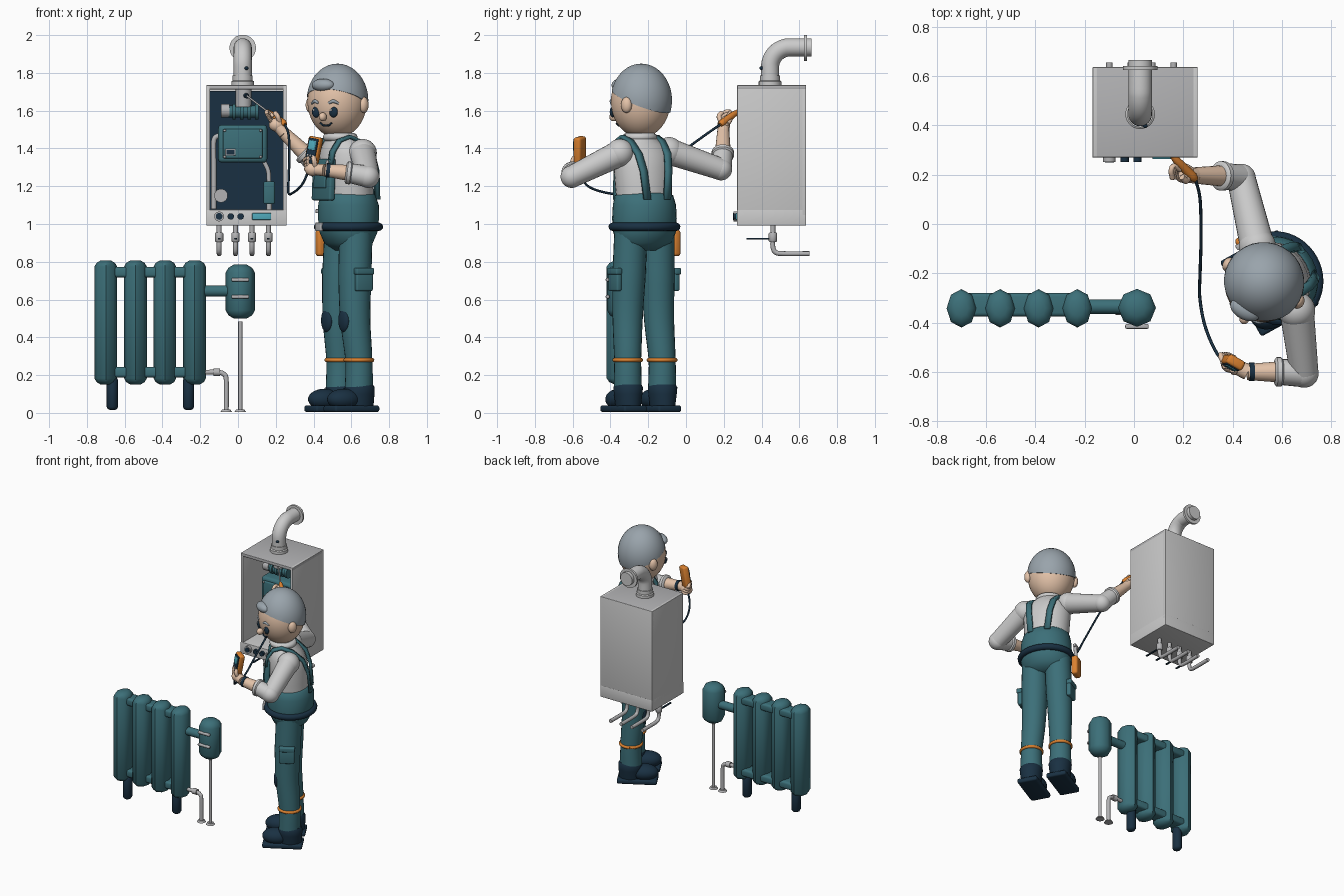
import bpy, bmesh
from math import radians, sin, cos, pi
from mathutils import Vector, Matrix, Euler

W = Matrix.Identity(4)
BODY = Matrix.Translation((0.585, -0.22, 0)) @ Matrix.Rotation(radians(119), 4, 'Z')   # +y forward, +x his right
HEAD = Matrix.Translation((0.525, -0.24, 0)) @ Matrix.Rotation(radians(152), 4, 'Z')

def mat(name, *c):
    m = bpy.data.materials.new(name)
    m.diffuse_color = (*c, 1)
    return m

TEAL = mat("teal", 0.045, 0.16, 0.19)
NAVY = mat("navy", 0.01, 0.03, 0.055)
ORANGE = mat("orange", 0.7, 0.22, 0.03)
SKIN = mat("skin", 0.78, 0.55, 0.40)
HAIR = mat("hair_grey", 0.32, 0.37, 0.41)
WHITE = mat("white", 0.78, 0.79, 0.8)
STEEL = mat("steel", 0.45, 0.45, 0.46)
CYAN = mat("screen_blue", 0.08, 0.4, 0.5)

def add(name, bm, m, frame=W):
    bmesh.ops.recalc_face_normals(bm, faces=bm.faces)
    for f in bm.faces:
        f.smooth = True
    for e in bm.edges:
        if len(e.link_faces) == 2 and e.calc_face_angle() > 0.8:
            e.smooth = False
    me = bpy.data.meshes.new(name)
    bm.to_mesh(me)
    bm.free()
    o = bpy.data.objects.new(name, me)
    if m:
        me.materials.append(m)
    o.matrix_world = frame
    bpy.context.collection.objects.link(o)
    return o

def box(name, c, size, m=None, bevel=0.004, frame=W, rot=(0, 0, 0)):
    bm = bmesh.new()
    bmesh.ops.create_cube(bm, size=1, matrix=Matrix.Diagonal((*size, 1)))
    if bevel:
        bmesh.ops.bevel(bm, geom=bm.edges[:], offset=bevel, segments=3, profile=0.5, affect='EDGES')
    return add(name, bm, m, frame @ Matrix.Translation(c) @ Euler(rot).to_matrix().to_4x4())

def ball(name, c, r, m=None, frame=W, rot=(0, 0, 0), cut=None):
    bm = bmesh.new()
    bmesh.ops.create_uvsphere(bm, u_segments=32, v_segments=20, radius=1, matrix=Matrix.Diagonal((*r, 1)))
    if cut:
        g = bm.verts[:] + bm.edges[:] + bm.faces[:]
        r2 = bmesh.ops.bisect_plane(bm, geom=g, plane_co=cut[0], plane_no=cut[1], clear_inner=True)
        bmesh.ops.contextual_create(bm, geom=[e for e in r2['geom_cut'] if isinstance(e, bmesh.types.BMEdge)])
    return add(name, bm, m, frame @ Matrix.Translation(c) @ Euler(rot).to_matrix().to_4x4())

def skin_rings(bm, rings):
    vs = [[bm.verts.new(p) for p in r] for r in rings]
    for a, b in zip(vs, vs[1:]):
        for i in range(len(a)):
            j = (i + 1) % len(a)
            bm.faces.new((a[i], a[j], b[j], b[i]))
    bm.faces.new(vs[0])
    bm.faces.new(vs[-1])

def loft(name, rings, m=None, frame=W, n=28):
    """Stack of ellipses (z, x, y, rx, ry)."""
    bm = bmesh.new()
    skin_rings(bm, [[(x + rx * cos(2 * pi * i / n), y + ry * sin(2 * pi * i / n), z) for i in range(n)]
                    for z, x, y, rx, ry in rings])
    return add(name, bm, m, frame)

def sweep(name, pts, r, m=None, frame=W, n=14, sub=6):
    """Round tube through points, radius constant or per point."""
    P = [Vector(p) for p in pts]
    R = r if isinstance(r, (list, tuple)) else [r] * len(P)
    if len(P) == 2:
        sub = 1
    Q = [P[0] * 2 - P[1]] + P + [P[-1] * 2 - P[-2]]
    path = []
    for i in range(len(P) - 1):
        a, b, c, d = Q[i:i + 4]
        for k in range(sub):
            t = k / sub
            path.append((0.5 * (2 * b + (c - a) * t + (2 * a - 5 * b + 4 * c - d) * t * t
                                + (3 * b - a - 3 * c + d) * t ** 3), R[i] + (R[i + 1] - R[i]) * t))
    path.append((P[-1], R[-1]))
    rings, t0, u = [], None, None
    for i, (p, rr) in enumerate(path):
        t = (path[min(i + 1, len(path) - 1)][0] - path[max(i - 1, 0)][0]).normalized()
        u = t.orthogonal().normalized() if u is None else t0.rotation_difference(t) @ u
        t0, v = t, t.cross(u)
        rings.append([p + rr * (u * cos(2 * pi * k / n) + v * sin(2 * pi * k / n)) for k in range(n)])
    bm = bmesh.new()
    skin_rings(bm, rings)
    return add(name, bm, m, frame)

def hoop(name, c, rx, ry, r, m, frame=W):
    pts = [(c[0] + rx * cos(k * pi / 12), c[1] + ry * sin(k * pi / 12), c[2]) for k in range(25)]
    return sweep(name, pts, r, m, frame, n=10, sub=2)

# boiler casing
for nm, c, s in (("left_wall", (-0.158, 0.453, 1.39), (0.02, 0.365, 0.69)), ("right_wall", (0.248, 0.453, 1.39), (0.02, 0.365, 0.69)),
                 ("top", (0.045, 0.453, 1.724), (0.426, 0.365, 0.022)), ("back", (0.045, 0.625, 1.39), (0.426, 0.022, 0.69)),
                 ("control_panel", (0.045, 0.453, 1.034), (0.426, 0.367, 0.084))):
    box("boiler_" + nm, c, s, WHITE if nm == "control_panel" else STEEL if nm == "top" else None, 0.003)
box("boiler_lining", (0.045, 0.608, 1.39), (0.39, 0.014, 0.63), NAVY, 0)
for x, r, m in ((-0.1, 0.026, STEEL), (-0.038, 0.017, NAVY), (0.014, 0.017, NAVY)):
    sweep("panel_knob", [(x, 0.28, 1.04), (x, 0.252, 1.04)], r, m, n=20)
sweep("gauge_face", [(-0.1, 0.26, 1.04), (-0.1, 0.249, 1.04)], 0.018, NAVY)
box("panel_display", (0.125, 0.27, 1.04), (0.1, 0.014, 0.036), CYAN)

# boiler inside
sweep("inner_flue", [(0.03, 0.445, 1.62), (0.03, 0.445, 1.73)], 0.042, STEEL, n=24)
sweep("fan_body", [(-0.05, 0.45, 1.595), (0.105, 0.45, 1.595)], 0.032, TEAL, n=20)
for i in range(4):
    sweep("fan_fin", [(-0.03 + i * 0.04, 0.45, 1.595), (-0.012 + i * 0.04, 0.45, 1.595)], 0.042, TEAL, n=20)
sweep("fan_inlet", [(-0.09, 0.45, 1.6), (-0.045, 0.45, 1.6)], 0.036, STEEL, n=20)
box("heat_exchanger", (0.025, 0.5, 1.425), (0.26, 0.17, 0.2), TEAL, 0.02)
box("exchanger_cover", (0.025, 0.41, 1.425), (0.21, 0.02, 0.155), TEAL, 0.008)
box("exchanger_window", (-0.04, 0.397, 1.38), (0.055, 0.012, 0.035), STEEL)
box("exchanger_glass", (-0.04, 0.391, 1.38), (0.042, 0.008, 0.024), NAVY, 0.001)
for x in (-0.07, 0.12):
    for z in (1.355, 1.495):
        ball("cover_screw", (x, 0.4, z), (0.007, 0.007, 0.007), STEEL)
sweep("left_inner_pipe", [(-0.1, 0.5, 1.47), (-0.128, 0.5, 1.44), (-0.128, 0.5, 1.3), (-0.128, 0.5, 1.08)], 0.014, STEEL)
sweep("pressure_vessel", [(-0.09, 0.42, 1.15), (-0.09, 0.5, 1.15)], 0.036, STEEL, n=20)
sweep("right_inner_pipe", [(0.13, 0.45, 1.4), (0.135, 0.45, 1.34), (0.16, 0.45, 1.28), (0.165, 0.45, 1.2)], 0.012, STEEL)
box("pump", (0.165, 0.47, 1.165), (0.06, 0.1, 0.12), TEAL, 0.01)
sweep("lower_inner_pipe", [(0.165, 0.47, 1.11), (0.165, 0.47, 1.07)], 0.014, STEEL)

# flue elbow
fx, fy = 0.025, 0.445
loft("flue_collar", [(1.73, fx, fy, .06, .06), (1.755, fx, fy, .06, .06), (1.76, fx, fy, .053, .053), (1.785, fx, fy, .053, .053)], WHITE)
arc = [(fx, fy + 0.105 * (1 - cos(a * pi / 12)), 1.83 + 0.105 * sin(a * pi / 12)) for a in range(7)]
sweep("flue_elbow", [(fx, fy, 1.77)] + arc + [(fx, 0.665, 1.935)], 0.048, WHITE, n=24, sub=3)
sweep("flue_wall_plate", [(fx, 0.625, 1.932), (fx, 0.64, 1.932)], 0.07, WHITE, n=28)
ball("flue_test_port", (fx + 0.02, fy - 0.046, 1.825), (0.01, 0.01, 0.01), NAVY)

# pipes and valves under the boiler
for x in (-0.1, -0.013, 0.074, 0.161):
    sweep("outlet_pipe", [(x, 0.46, 1.0), (x, 0.46, 0.93), (x, 0.46, 0.88), (x, 0.475, 0.85), (x, 0.52, 0.843), (x, 0.655, 0.843)], 0.013, STEEL)
    loft("outlet_valve", [(0.905, x, 0.46, .018, .018), (0.91, x, 0.46, .022, .022), (0.95, x, 0.46, .022, .022), (0.955, x, 0.46, .018, .018)], STEEL, n=12)
    box("valve_lever", (x, 0.385, 0.922), (0.014, 0.13, 0.01), NAVY)

# radiator
def column(name, x, y, z0, z1, rx, ry, m=TEAL):
    h = rx * 0.55
    loft(name, [(z0, x, y, rx * .45, ry * .45), (z0 + h * .4, x, y, rx * .82, ry * .82), (z0 + h, x, y, rx, ry),
                (z1 - h, x, y, rx, ry), (z1 - h * .4, x, y, rx * .82, ry * .82), (z1, x, y, rx * .45, ry * .45)], m, n=8)

for x in (-0.7, -0.543, -0.387, -0.23):
    column("radiator_column", x, -0.342, 0.15, 0.807, 0.06, 0.078)
for z in (0.745, 0.215):
    box("radiator_bar", (-0.465, -0.327, z), (0.48, 0.095, 0.055), TEAL, 0.015)
for x in (-0.665, -0.262):
    column("radiator_foot", x, -0.342, 0.015, 0.19, 0.03, 0.035, NAVY)
sweep("valve_neck", [(-0.19, -0.335, 0.645), (-0.02, -0.335, 0.645)], 0.03, TEAL)
column("thermostat_head", 0.012, -0.34, 0.5, 0.785, 0.077, 0.077)
for z in (0.705, 0.615):
    box("thermostat_mark", (0.012, -0.415, z), (0.095, 0.02, 0.018), STEEL, 0.006)
sweep("supply_pipe", [(0.012, -0.34, 0.01), (0.012, -0.34, 0.485)], 0.011, STEEL)
sweep("return_pipe", [(-0.18, -0.34, 0.215), (-0.11, -0.34, 0.215), (-0.075, -0.34, 0.205), (-0.062, -0.34, 0.17), (-0.062, -0.34, 0.01)], 0.013, STEEL)
sweep("return_nut", [(-0.13, -0.34, 0.215), (-0.095, -0.34, 0.215)], 0.021, STEEL, n=8)
for x in (0.012, -0.062):
    loft("floor_rosette", [(0.005, x, -0.34, .03, .03), (0.018, x, -0.34, .022, .022)], STEEL)

# engineer: trousers, boots, pads and pockets
loft("trouser_waist", [(.86, 0, 0, .1, .07), (.9, 0, 0, .155, .12), (.96, 0, 0, .172, .15), (1.03, 0, 0, .175, .158), (1.1, 0, 0, .17, .158), (1.15, 0, .005, .158, .145), (1.165, 0, .005, .14, .13)], TEAL, BODY)
hoop("belt", (0, 0, 0.985), 0.172, 0.158, 0.022, NAVY, BODY)
box("belt_buckle", (0, 0.178, 0.985), (0.06, 0.018, 0.045), STEEL, 0.005, BODY)
for s in (1, -1):
    sweep("leg", [(s * .082, 0, .96), (s * .088, .01, .72), (s * .095, .012, .5), (s * .104, -.005, .28), (s * .104, -.005, .13)], [.088, .088, .08, .071, .074], TEAL, BODY, n=24)
    hoop("ankle_band", (s * .104, -.005, .28), .071, .071, .011, ORANGE, BODY)
    ball("knee_pad", (s * .094, .078, .49), (.047, .025, .064), NAVY, BODY)
    box("leg_pocket", (s * .176, .005, .70), (.03, .1, .11), TEAL, .009, BODY)
    box("pocket_flap", (s * .179, .005, .75), (.037, .108, .035), TEAL, .008, BODY)
    box("boot_sole", (s * .104, .04, .022), (.14, .27, .035), NAVY, .012, BODY)
    ball("boot_toe", (s * .104, .085, .072), (.068, .095, .056), NAVY, BODY)
    loft("boot_shaft", [(.03, s * .104, -.01, .064, .075), (.1, s * .104, -.01, .074, .08), (.135, s * .104, -.01, .078, .08), (.15, s * .104, -.01, .07, .07)], NAVY, BODY)
box("tool_holster", (.2, .04, .9), (.045, .085, .14), ORANGE, .015, BODY)
sweep("tool_handle", [(.195, .05, .96), (.19, .05, 1.06)], .012, STEEL, BODY)
box("tool_head", (.19, .06, 1.068), (.022, .06, .022), STEEL, .005, BODY)

# shirt, bib and straps
loft("shirt", [(1.1, 0, 0, .15, .13), (1.2, 0, .01, .155, .135), (1.3, 0, .015, .162, .132), (1.37, 0, .025, .158, .122), (1.42, 0, .035, .13, .1), (1.455, 0, .045, .085, .078), (1.48, 0, .05, .07, .07)], WHITE, BODY)
hoop("collar", (0, .05, 1.46), .07, .07, .022, WHITE, BODY)
box("bib", (0, .15, 1.235), (.2, .035, .22), TEAL, .01, BODY, (.04, 0, 0))
box("bib_pocket", (0, .172, 1.24), (.12, .014, .1), TEAL, .005, BODY, (.04, 0, 0))
for s in (1, -1):
    bm = bmesh.new()
    row = [[bm.verts.new((s * l + d, f, z)) for d in (-.019, .019)] for l, f, z in
           ((.08, .155, 1.31), (.09, .148, 1.38), (.095, .11, 1.44), (.098, .05, 1.462), (.095, -.02, 1.435), (.088, -.095, 1.37), (.075, -.127, 1.28), (.06, -.14, 1.13))]
    for a, b in zip(row, row[1:]):
        bm.faces.new((a[0], a[1], b[1], b[0]))
    o = add("strap", bm, TEAL, BODY)
    o.modifiers.new("thick", 'SOLIDIFY').thickness = .018
    o.modifiers["thick"].offset = 0
    ball("strap_button", (s * .08, .172, 1.325), (.014, .007, .014), STEEL, BODY)

# arms: shoulder, elbow, sleeve end, wrist, hand
arms = (("right", (.50, -.09, 1.385), (.435, .185, 1.29), (.36, .195, 1.37), (.245, .197, 1.48), (.205, .2, 1.525)),
        ("left", (.66, -.35, 1.375), (.69, -.605, 1.25), (.59, -.6, 1.27), (.46, -.6, 1.285), (.395, -.57, 1.29)))
for side, sh, el, cu, wr, ha in arms:
    S, E, C, R, H = map(Vector, (sh, el, cu, wr, ha))
    ball(side + "_shoulder", S, (.075, .075, .075), WHITE)
    sweep(side + "_upper_sleeve", [S, E], [.07, .058], WHITE, n=24)
    ball(side + "_elbow", E, (.059, .059, .059), WHITE)
    sweep(side + "_lower_sleeve", [E, C], [.057, .052], WHITE, n=24)
    d = (R - C).normalized()
    sweep(side + "_sleeve_cuff", [C - d * .014, C - d * .006, C + d * .012, C + d * .02], [.05, .06, .06, .048], WHITE, n=24, sub=2)
    sweep(side + "_forearm", [C, R], [.043, .033], SKIN, n=20)
    ball(side + "_palm", H, (.042, .034, .036), SKIN)
    sweep(side + "_wrist", [R, H], [.033, .03], SKIN)
sweep("watch_band", [(.487, -.6, 1.283), (.467, -.6, 1.285)], .038, NAVY, n=20)
for i in range(4):
    sweep("left_finger", [(.41 - i * .012, -.545, 1.275 + i * .016), (.375 - i * .008, -.53, 1.28 + i * .018), (.36, -.555, 1.29 + i * .018), (.372, -.585, 1.295 + i * .018)], .011, SKIN, n=8, sub=3)
    sweep("right_finger", [(.235 - i * .016, .22, 1.53 + i * .012), (.205 - i * .015, .235, 1.55 + i * .014), (.175 - i * .008, .215, 1.55 + i * .015), (.18 - i * .008, .185, 1.535 + i * .014)], .011, SKIN, n=8, sub=3)
sweep("left_thumb", [(.41, -.59, 1.3), (.405, -.6, 1.33), (.4, -.59, 1.355)], .013, SKIN, n=10)
sweep("right_thumb", [(.22, .185, 1.54), (.21, .175, 1.57), (.195, .19, 1.59)], .013, SKIN, n=10)

# analyser with probe and cable
DEV = Matrix.Translation((.4, -.562, 1.385)) @ Euler((-.1, .16, radians(-30))).to_matrix().to_4x4()
box("analyser_body", (0, 0, 0), (.075, .042, .155), ORANGE, .013, DEV)
box("analyser_face", (0, -.02, 0), (.058, .01, .135), NAVY, .004, DEV)
box("analyser_screen", (0, -.026, .03), (.044, .006, .05), CYAN, .002, DEV)
for i in range(6):
    ball("analyser_key", (-.016 + .016 * (i % 3), -.025, -.025 - .02 * (i // 3)), (.006, .004, .006), STEEL, DEV)
sweep("probe_grip", [(.25, .18, 1.525), (.235, .195, 1.537), (.18, .25, 1.578), (.155, .277, 1.597)], [.013, .02, .017, .011], ORANGE)
sweep("probe_rod", [(.16, .27, 1.593), (.045, .4, 1.68)], .005, STEEL, n=8)
sweep("probe_port", [(.048, .395, 1.677), (.035, .42, 1.683)], .013, NAVY)
sweep("probe_cable", [(.25, .18, 1.525), (.268, .1, 1.47), (.272, -.05, 1.36), (.268, -.2, 1.24), (.267, -.3, 1.165), (.29, -.42, 1.165), (.34, -.53, 1.21), (.385, -.56, 1.31)], .0065, NAVY, n=8)

# head
ball("head", (0, 0, 1.65), (.158, .158, .193), SKIN, HEAD)
ball("hair_cap", (0, -.004, 1.655), (.164, .163, .194), HAIR, HEAD, cut=((0, 0, -.005), (0, -.42, 1)))
ball("hair_quiff", (.015, .13, 1.735), (.065, .04, .034), HAIR, HEAD)
ball("nose", (0, .162, 1.567), (.02, .024, .023), SKIN, HEAD)
for s in (1, -1):
    ball("ear", (s * .16, 0, 1.63), (.024, .03, .042), SKIN, HEAD)
    ball("eye", (s * .052, .139, 1.593), (.024, .014, .029), NAVY, HEAD)
    ball("eye_glint", (s * .052 + .008, .152, 1.603), (.006, .004, .006), WHITE, HEAD)
    sweep("eyebrow", [(s * .03, .152, 1.64), (s * .055, .147, 1.65), (s * .08, .133, 1.638)], [.007, .01, .006], HAIR, HEAD, n=8)
sweep("smile", [(-.035, .126, 1.535), (-.015, .126, 1.522), (.015, .126, 1.522), (.035, .126, 1.535)], .005, NAVY, HEAD, n=8)
